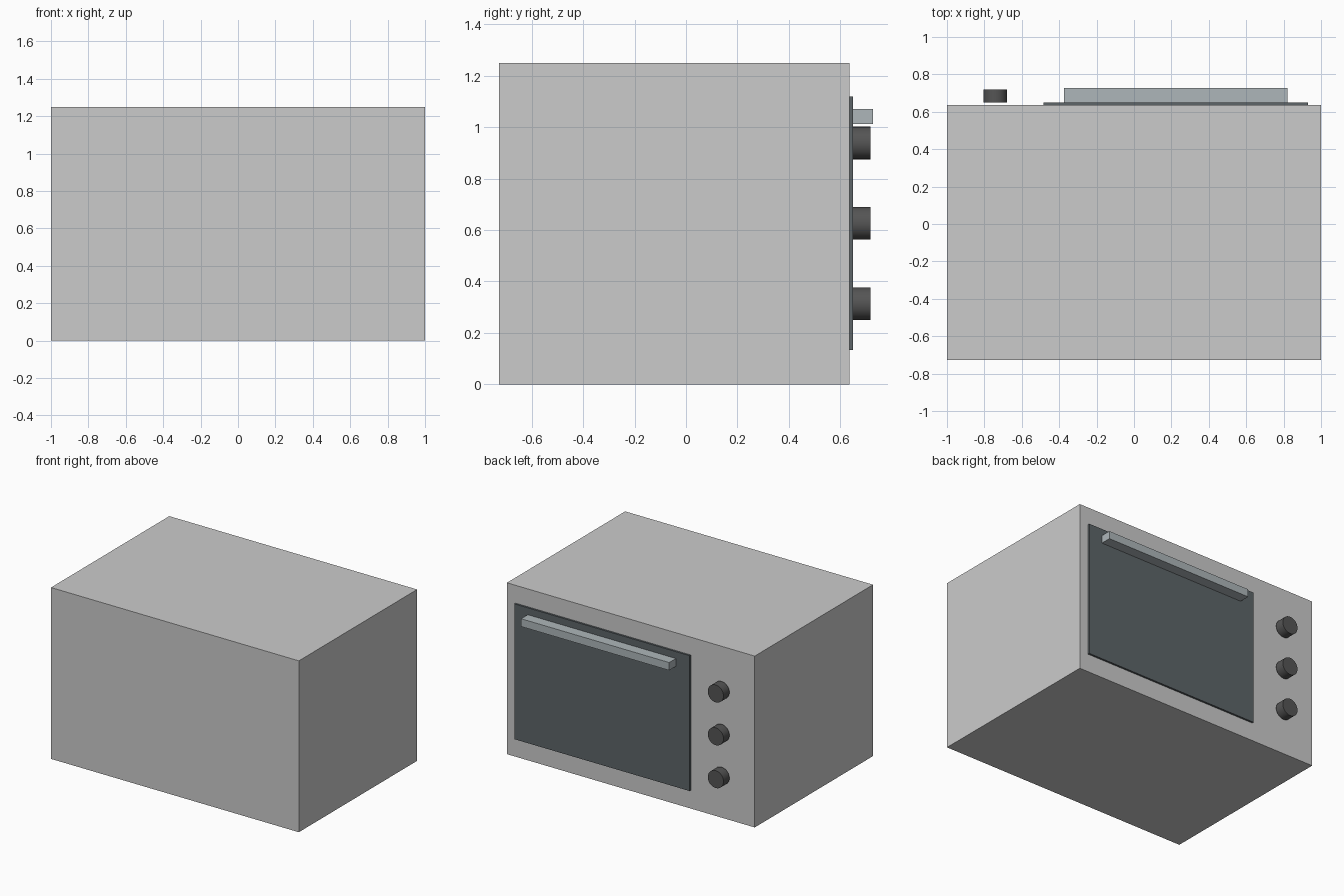
import bpy, math

if "Cube" in bpy.data.objects:
    bpy.data.objects.remove(bpy.data.objects["Cube"])


def material(name, rgb):
    m = bpy.data.materials.new(name)
    m.diffuse_color = (*rgb, 1)
    m.use_nodes = True
    m.node_tree.nodes["Principled BSDF"].inputs["Base Color"].default_value = m.diffuse_color
    return m


def box(name, x, y, z, mat=None):
    """Box from (min, max) ranges on each axis."""
    bpy.ops.mesh.primitive_cube_add(size=1, location=[(a + b) / 2 for a, b in (x, y, z)])
    o = bpy.context.object
    o.name = name
    o.scale = [b - a for a, b in (x, y, z)]
    bpy.ops.object.transform_apply(location=False, rotation=False, scale=True)
    if mat:
        o.data.materials.append(mat)
    return o


glass = material("dark_glass", (0.11, 0.13, 0.14))
metal = material("handle_metal", (0.42, 0.47, 0.49))
black = material("knob_black", (0.09, 0.09, 0.09))

# Oven casing; the door side faces +y
box("oven_body", (-1, 1), (-0.727, 0.636), (0, 1.25))

# Door panel and its handle bar
box("door", (-0.484, 0.93), (0.636, 0.65), (0.133, 1.12), glass)
box("door_handle", (-0.373, 0.822), (0.65, 0.727), (1.013, 1.07), metal)

# Column of three control knobs
for i in range(3):
    bpy.ops.mesh.primitive_cylinder_add(
        vertices=32, radius=0.0635, depth=0.068,
        location=(-0.742, 0.684, 0.3135 + 0.3125 * i),
        rotation=(math.pi / 2, 0, 0))
    knob = bpy.context.object
    knob.name = f"control_knob_{i + 1}"
    knob.data.materials.append(black)
    bpy.ops.object.shade_smooth_by_angle(angle=math.radians(30))
